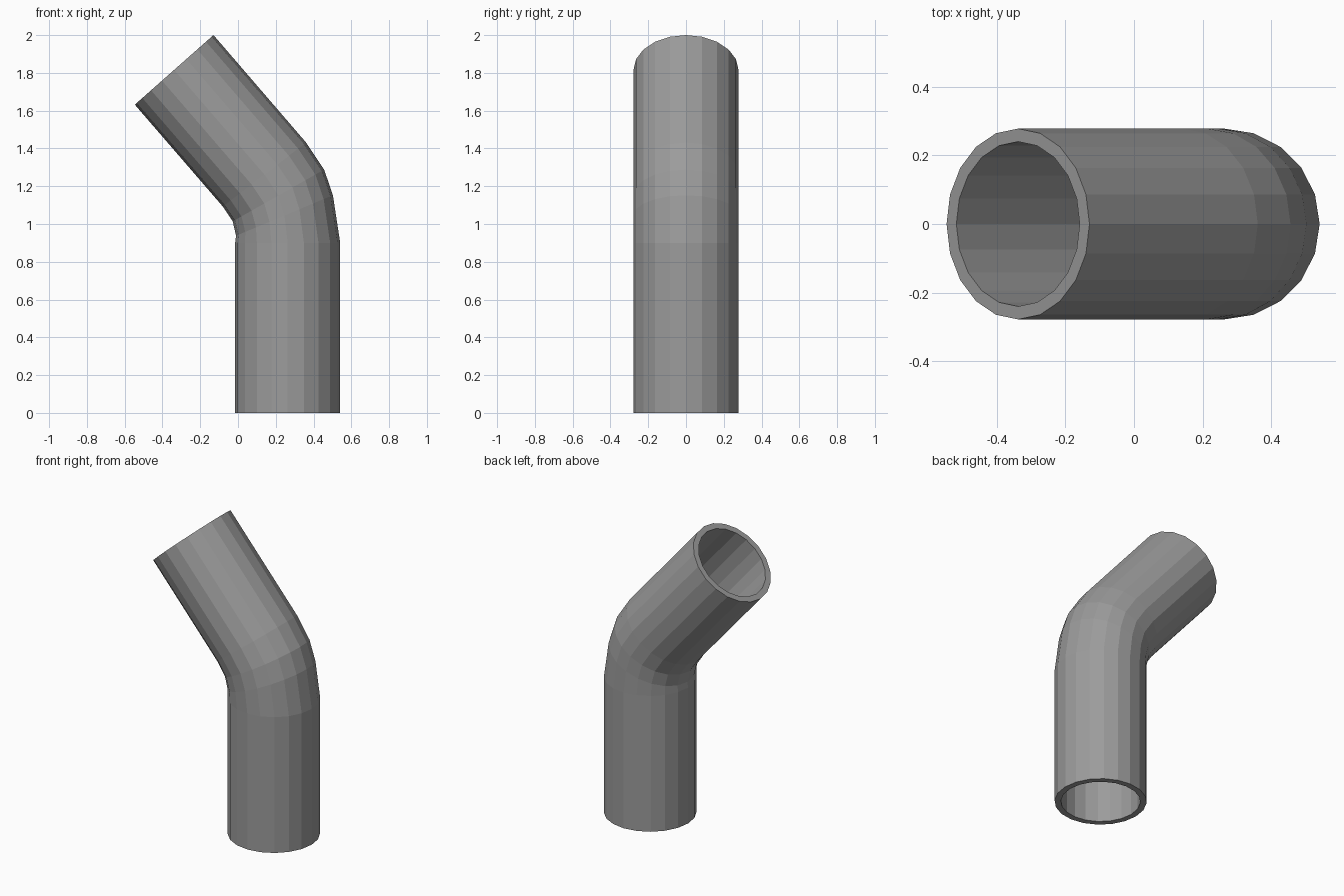
import bpy, bmesh
from math import sin, cos, pi, radians
from mathutils import Vector

cube = bpy.data.objects.get("Cube")
if cube:
    bpy.data.objects.remove(cube, do_unlink=True)

SIDES = 20
OUTER, INNER = 0.278, 0.24

# Centre line stations: x, z, tilt of the ring towards -x in degrees
STATIONS = [(0.263, 0.0, 0), (0.263, 0.9, 0), (0.246, 1.045, 22.7),
            (0.214, 1.151, 29.5), (0.14, 1.262, 37.5), (-0.338, 1.816, 41.5)]

grey = bpy.data.materials.new("pipe grey")
grey.use_nodes = True
colour = (0.33, 0.33, 0.33, 1)
grey.diffuse_color = colour
grey.node_tree.nodes["Principled BSDF"].inputs["Base Color"].default_value = colour


def ring(bm, x, z, tilt, radius):
    """Circle of vertices around the centre line, square to its tilt."""
    t = radians(tilt)
    across = Vector((cos(t), 0, sin(t)))
    side = Vector((0, 1, 0))
    angles = [2 * pi * i / SIDES for i in range(SIDES)]
    return [bm.verts.new(Vector((x, 0, z)) + radius * (cos(a) * across + sin(a) * side))
            for a in angles]


# Hollow bent pipe: up the outer wall, over the rim, down the inner wall, closed at the foot
bm = bmesh.new()
loops = [ring(bm, *s, OUTER) for s in STATIONS]
loops += [ring(bm, *s, INNER) for s in reversed(STATIONS)]
for low, high in zip(loops, loops[1:] + loops[:1]):
    for i in range(SIDES):
        j = (i + 1) % SIDES
        bm.faces.new((low[i], low[j], high[j], high[i]))
bmesh.ops.recalc_face_normals(bm, faces=bm.faces)

mesh = bpy.data.meshes.new("bent_pipe")
bm.to_mesh(mesh)
bm.free()
mesh.materials.append(grey)
pipe = bpy.data.objects.new("bent_pipe", mesh)
bpy.context.collection.objects.link(pipe)
